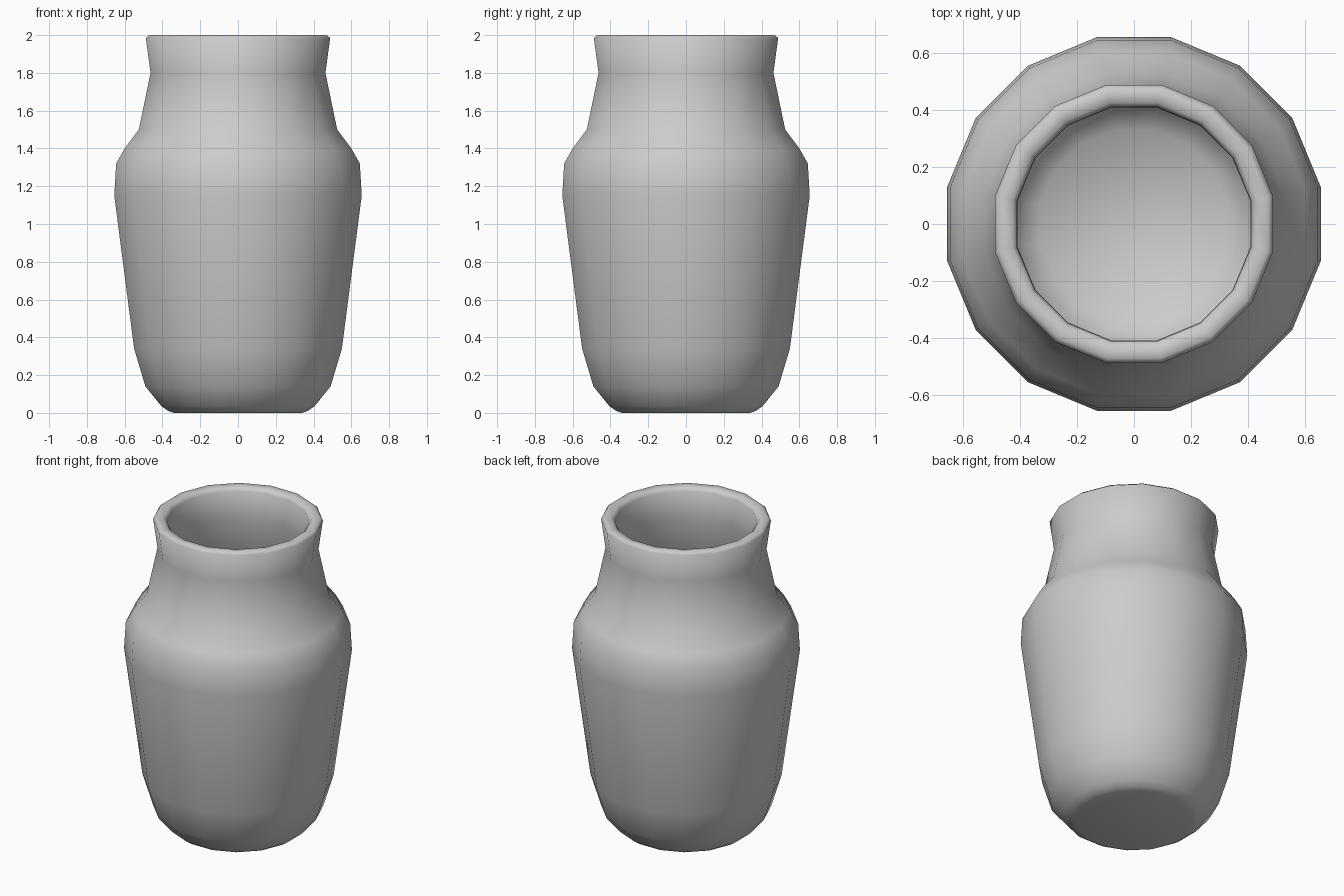
import bpy, bmesh, math

if "Cube" in bpy.data.objects:
    bpy.data.objects.remove(bpy.data.objects["Cube"])

SIDES = 16

# Half-width and height: base, outer wall, rim, inner wall, floor
profile = [
    (0.34, 0.0), (0.37, 0.01), (0.405, 0.035), (0.49, 0.14), (0.55, 0.34),
    (0.655, 1.15), (0.645, 1.32), (0.60, 1.40), (0.525, 1.50),
    (0.463, 1.80), (0.488, 1.985), (0.47, 2.0), (0.425, 1.995), (0.41, 1.975),
    (0.408, 1.80), (0.455, 1.48), (0.535, 1.37), (0.575, 1.29), (0.58, 1.15),
    (0.48, 0.36), (0.42, 0.18), (0.33, 0.09),
]

# Lathe the profile; flats of the polygon face the axes
bm = bmesh.new()
half = math.pi / SIDES
rings = []
for w, z in profile:
    r = w / math.cos(half)
    rings.append([bm.verts.new((r * math.cos(half + 2 * half * i),
                                r * math.sin(half + 2 * half * i), z))
                  for i in range(SIDES)])
for low, high in zip(rings, rings[1:]):
    for i in range(SIDES):
        j = (i + 1) % SIDES
        bm.faces.new((low[i], low[j], high[j], high[i]))

# Closed underside and inner floor
bm.faces.new(rings[0][::-1])
bm.faces.new(rings[-1])
bmesh.ops.recalc_face_normals(bm, faces=bm.faces)

mesh = bpy.data.meshes.new("jar")
bm.to_mesh(mesh)
bm.free()
jar = bpy.data.objects.new("jar", mesh)
bpy.context.collection.objects.link(jar)

# Smooth shading
bpy.context.view_layer.objects.active = jar
jar.select_set(True)
bpy.ops.object.shade_smooth_by_angle(angle=math.radians(60))
